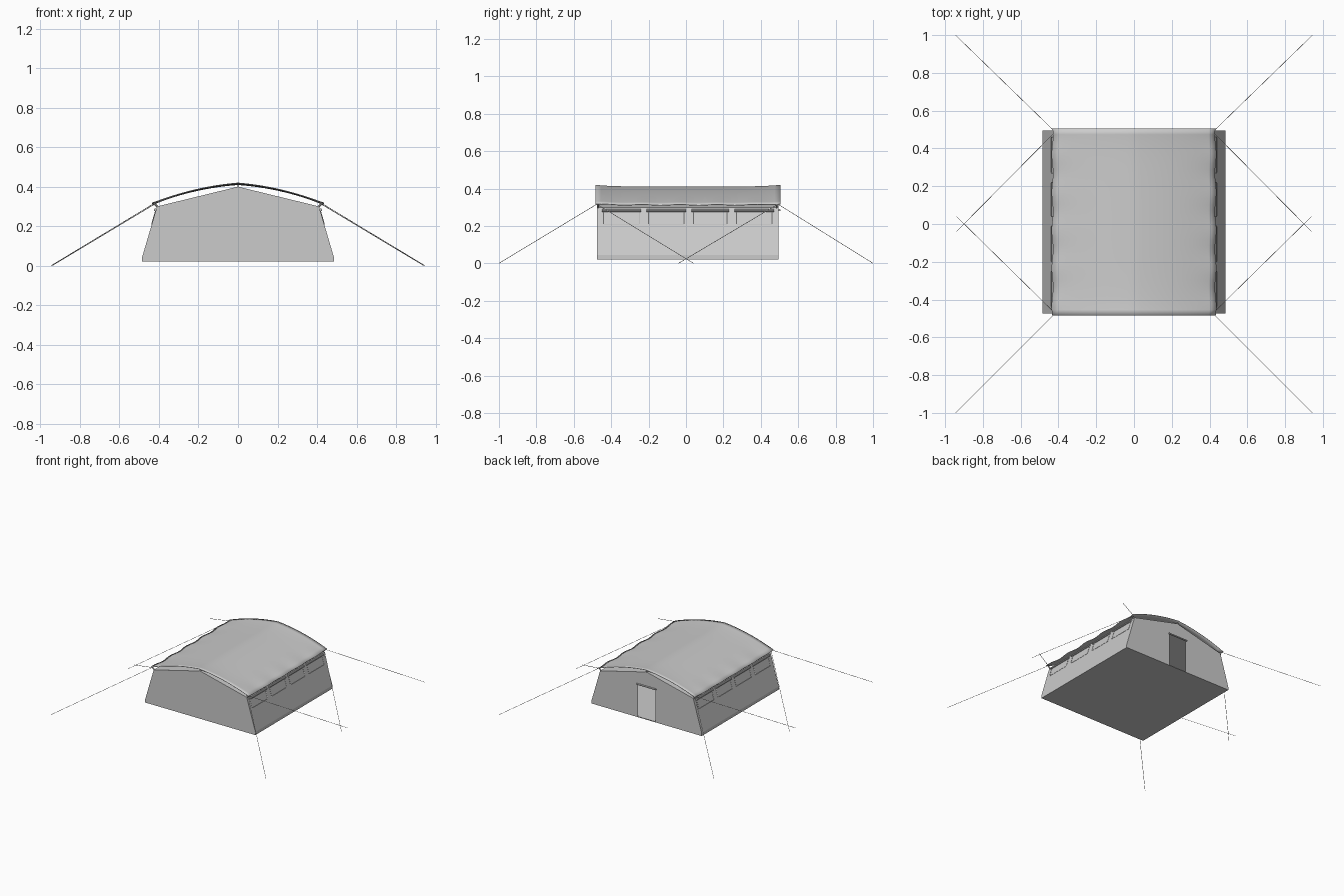
import bpy, bmesh, math
from mathutils import Vector

if "Cube" in bpy.data.objects:
    bpy.data.objects.remove(bpy.data.objects["Cube"])

Y0, Y1 = -0.475, 0.495   # front and back walls


def mesh_object(name, bm):
    me = bpy.data.meshes.new(name)
    bm.to_mesh(me)
    bm.free()
    ob = bpy.data.objects.new(name, me)
    bpy.context.collection.objects.link(ob)
    return ob


def rod(name, a, b, r, sides=8):
    a, b = Vector(a), Vector(b)
    d = b - a
    bpy.ops.mesh.primitive_cylinder_add(vertices=sides, radius=r, depth=d.length,
                                        location=(a + b) / 2)
    ob = bpy.context.object
    ob.name = name
    ob.rotation_euler = d.to_track_quat('Z', 'Y').to_euler()
    return ob


def wall_x(z):
    # x of the leaning side wall at height z
    return 0.485 - 0.075 * (z - 0.045) / 0.255


# Hollow tent body: five-sided gable with a short vertical skirt and a doorway at the back
profile = [(-0.485, 0.02), (0.485, 0.02), (0.485, 0.045), (0.41, 0.30),
           (0, 0.40), (-0.41, 0.30), (-0.485, 0.045)]
door_w, door_b, door_t = 0.077, 0.025, 0.28
bm = bmesh.new()
front = [bm.verts.new((x, Y0, z)) for x, z in profile]
back = [bm.verts.new((x, Y1, z)) for x, z in profile]
n = len(profile)
for i in range(n):
    j = (i + 1) % n
    bm.faces.new((front[i], front[j], back[j], back[i]))
bm.faces.new(front)
door = [bm.verts.new((x, Y1, z)) for x, z in
        [(-door_w, door_b), (door_w, door_b), (door_w, door_t), (-door_w, door_t)]]
bm.faces.new((back[0], back[1], door[1], door[0]))
bm.faces.new((back[1], back[2], back[3], back[4], door[2], door[1]))
bm.faces.new((back[4], back[5], back[6], back[0], door[0], door[3]))
bm.faces.new((back[4], door[3], door[2]))
bmesh.ops.recalc_face_normals(bm, faces=bm.faces)
mesh_object("tent_body", bm)

# Rolled-up door flap over the doorway
rod("door_roll", (-0.085, Y1 + 0.005, 0.285), (0.085, Y1 + 0.005, 0.285), 0.006)

# Arched fly sheet: sags between the two ends, with wavy eaves
NX, NY = 24, 32
bm = bmesh.new()
rows = []
for j in range(NY + 1):
    v = j / NY
    row = []
    for i in range(NX + 1):
        u = 2 * i / NX - 1
        y = -0.485 + 0.99 * v
        sag = 0.009 * (1 - abs(2 * v - 1) ** 6) * (1 - 0.4 * abs(u))
        wave = 0.004 * math.sin(v * 31) * abs(u) ** 6
        x = 0.432 * u + wave * (1 if u > 0 else -1)
        z = 0.419 - 0.035 * abs(u) - 0.066 * u * u - sag
        row.append(bm.verts.new((x, y, z + wave * 0.5)))
    rows.append(row)
for j in range(NY):
    for i in range(NX):
        bm.faces.new((rows[j][i], rows[j][i + 1], rows[j + 1][i + 1], rows[j + 1][i]))
for f in bm.faces:
    f.smooth = True
fly = mesh_object("fly_sheet", bm)
mod = fly.modifiers.new("thickness", 'SOLIDIFY')
mod.thickness = 0.003
mod.offset = 0

# Ridge pole under the fly
rod("ridge_pole", (0, Y0, 0.403), (0, Y1 + 0.005, 0.403), 0.005)

windows = [(-0.45, -0.24), (-0.21, 0.0), (0.03, 0.23), (0.26, 0.47)]
for s, side in ((1, "right"), (-1, "left")):
    # Window flaps rolled under the eave, with hanging straps
    for a, b in windows:
        x = s * (wall_x(0.285) + 0.005)
        rod(side + "_window_roll", (x, a, 0.283), (x, b, 0.283), 0.007)
        for y in (a + 0.01, b - 0.01):
            rod(side + "_window_strap", (s * wall_x(0.28), y, 0.28),
                (s * wall_x(0.21), y, 0.21), 0.003, 6)
        rod(side + "_window_sill", (s * wall_x(0.21), a + 0.01, 0.21),
            (s * wall_x(0.21), b - 0.01, 0.21), 0.002, 6)
    # Eave standoffs and guy ropes at each corner
    for y, out, mid, end in ((-0.48, -1.0, 0.04, "front"), (0.495, 1.0, -0.04, "back")):
        rod(end + "_" + side + "_standoff", (s * 0.405, y * 0.98, 0.295),
            (s * 0.425, y * 0.98, 0.316), 0.005)
        rod(end + "_" + side + "_outer_rope", (s * 0.425, y, 0.315), (s * 0.945, out, 0.001),
            0.0015, 6)
        rod(end + "_" + side + "_cross_rope", (s * 0.425, y * 0.97, 0.31),
            (s * 0.94, mid, 0.001), 0.0015, 6)
